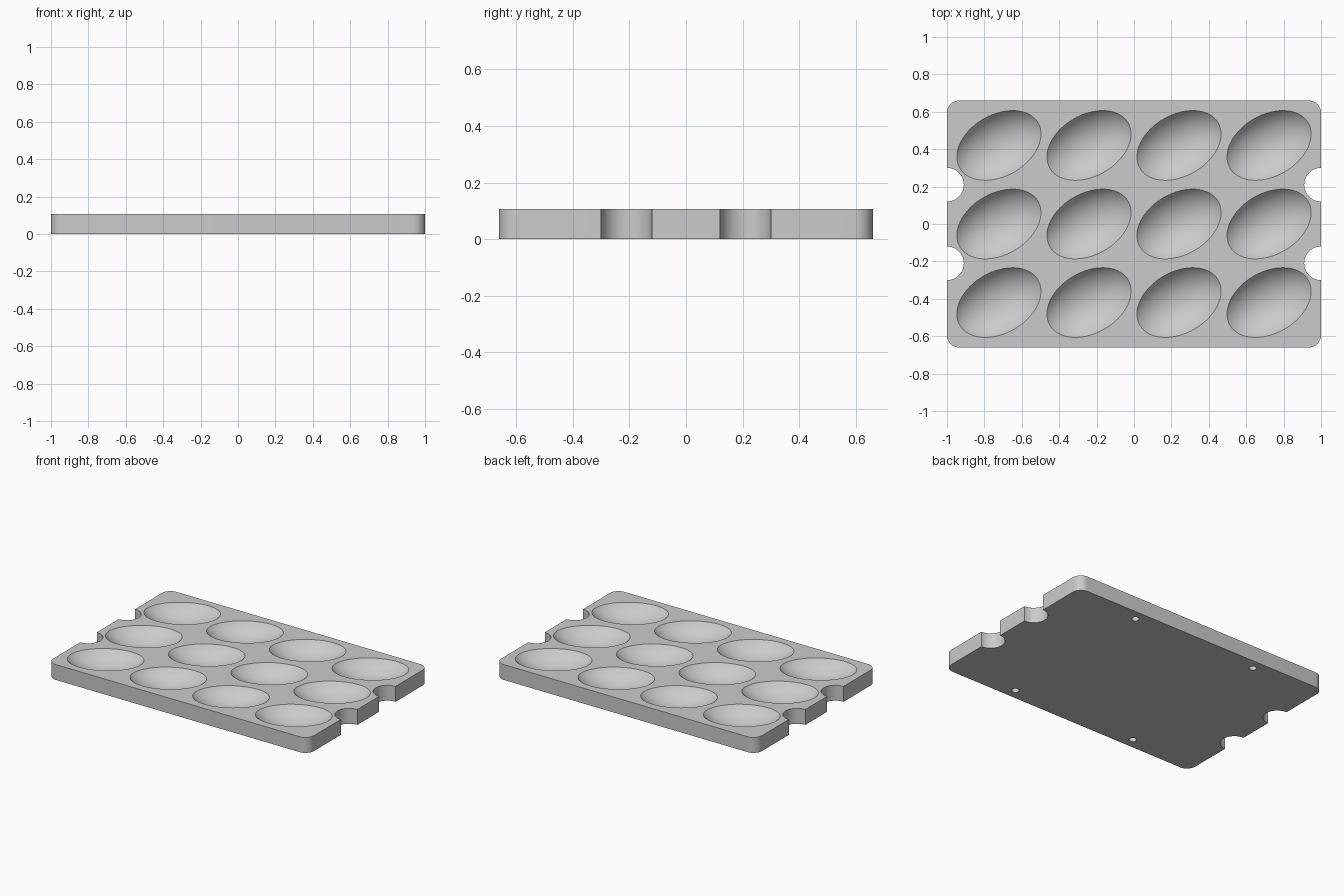
import bpy, bmesh
from math import radians, sqrt
from mathutils import Matrix, Vector

if "Cube" in bpy.data.objects:
    bpy.data.objects.remove(bpy.data.objects["Cube"])

LENGTH, WIDTH, HEIGHT = 2.0, 1.32, 0.107
PITCH_X, PITCH_Y = 0.4815, 0.42
BOWL_LONG, BOWL_SHORT, BOWL_DEPTH = 0.242, 0.164, 0.086


def to_object(bm, name):
    bmesh.ops.recalc_face_normals(bm, faces=bm.faces)
    mesh = bpy.data.meshes.new(name)
    bm.to_mesh(mesh)
    bm.free()
    obj = bpy.data.objects.new(name, mesh)
    bpy.context.collection.objects.link(obj)
    return obj


def add_cylinder(bm, x, y, z, radius, depth, segments):
    bmesh.ops.create_cone(bm, cap_ends=True, segments=segments, radius1=radius,
                          radius2=radius, depth=depth,
                          matrix=Matrix.Translation((x, y, z)))


# Slab with rounded vertical corners
bm = bmesh.new()
bmesh.ops.create_cube(bm, size=1, matrix=Matrix.Translation((0, 0, HEIGHT / 2))
                      @ Matrix.Diagonal((LENGTH, WIDTH, HEIGHT, 1)))
upright = [e for e in bm.edges if abs(e.verts[0].co.z - e.verts[1].co.z) > 0.01]
bmesh.ops.bevel(bm, geom=upright, offset=0.065, segments=10, profile=0.5,
                affect='EDGES')
tray = to_object(bm, "egg_tray")

# Oval bowls: lower caps of ellipsoids centred above the slab
bm = bmesh.new()
radius = (BOWL_SHORT ** 2 + BOWL_DEPTH ** 2) / (2 * BOWL_DEPTH)
rise = radius - BOWL_DEPTH
widen = 1 / sqrt(1 - (rise / radius) ** 2)
shape = (Matrix.Rotation(radians(30), 4, 'Z')
         @ Matrix.Diagonal((BOWL_LONG * widen, BOWL_SHORT * widen, radius, 1)))
for column in (-1.5, -0.5, 0.5, 1.5):
    for row in (-1, 0, 1):
        centre = Vector((column * PITCH_X, row * PITCH_Y, HEIGHT + rise))
        bmesh.ops.create_uvsphere(bm, u_segments=64, v_segments=48, radius=1,
                                  matrix=Matrix.Translation(centre) @ shape)
bmesh.ops.bisect_plane(bm, geom=bm.verts[:] + bm.edges[:] + bm.faces[:],
                       plane_co=(0, 0, HEIGHT + 0.008), plane_no=(0, 0, 1),
                       clear_outer=True)
bmesh.ops.holes_fill(bm, edges=[e for e in bm.edges if e.is_boundary], sides=0)

# Finger notches at both ends and blind holes underneath
for sx in (-1, 1):
    for sy in (-1, 1):
        add_cylinder(bm, sx * LENGTH / 2, sy * PITCH_Y / 2, HEIGHT / 2, 0.09, 0.3, 48)
        add_cylinder(bm, sx * PITCH_X, sy * 0.587, 0, 0.024, 0.12, 24)
cutter = to_object(bm, "tray_cutter")
cutter.hide_render = True

# Carve the slab
bpy.context.view_layer.objects.active = tray
cut = tray.modifiers.new("carve", 'BOOLEAN')
cut.operation = 'DIFFERENCE'
cut.solver = 'EXACT'
cut.object = cutter
bpy.ops.object.modifier_apply(modifier=cut.name)
bpy.data.objects.remove(cutter)

# Plain grey colour
grey = bpy.data.materials.new("light_grey")
grey.use_nodes = True
colour = (0.6, 0.6, 0.6, 1)
grey.diffuse_color = colour
grey.node_tree.nodes["Principled BSDF"].inputs["Base Color"].default_value = colour
tray.data.materials.clear()
tray.data.materials.append(grey)

bpy.ops.object.select_all(action='DESELECT')
tray.select_set(True)
bpy.ops.object.shade_smooth_by_angle(angle=radians(30))
